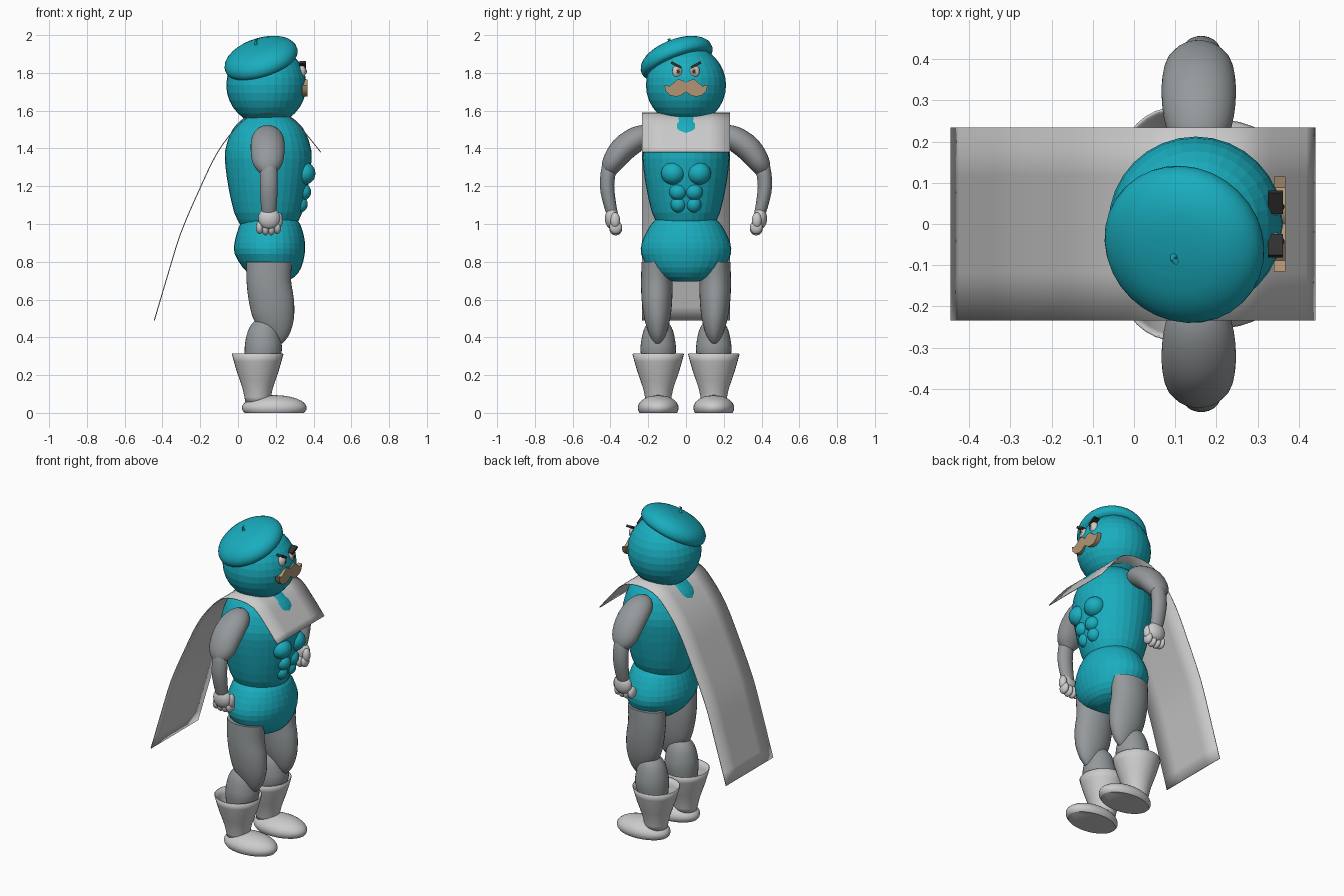
import bpy, bmesh, math
from mathutils import Vector, Matrix

if "Cube" in bpy.data.objects:
    bpy.data.objects.remove(bpy.data.objects["Cube"])


def colour(name, rgb):
    m = bpy.data.materials.new(name)
    m.diffuse_color = (*rgb, 1)
    m.use_nodes = True
    m.node_tree.nodes["Principled BSDF"].inputs["Base Color"].default_value = m.diffuse_color
    return m


TEAL = colour("teal", (0.01, 0.42, 0.52))
DARK = colour("dark_grey", (0.3, 0.32, 0.33))
BROWN = colour("brown", (0.45, 0.3, 0.18))
BLACK = colour("black", (0.03, 0.03, 0.03))


def finish(name, bm, mat=None, smooth=True):
    bmesh.ops.recalc_face_normals(bm, faces=bm.faces)
    me = bpy.data.meshes.new(name)
    bm.to_mesh(me)
    bm.free()
    ob = bpy.data.objects.new(name, me)
    bpy.context.collection.objects.link(ob)
    if mat:
        me.materials.append(mat)
    if smooth:
        bpy.ops.object.select_all(action='DESELECT')
        ob.select_set(True)
        bpy.context.view_layer.objects.active = ob
        bpy.ops.object.shade_smooth_by_angle(angle=math.radians(40))
    return ob


def resample(pts, n):
    # Catmull-Rom through tuples of any length
    out = []
    for i in range(len(pts) - 1):
        a, b, c, d = pts[max(i - 1, 0)], pts[i], pts[i + 1], pts[min(i + 2, len(pts) - 1)]
        for k in range(n):
            t = k / n
            out.append(tuple(0.5 * (2 * q + (r - p) * t + (2 * p - 5 * q + 4 * r - s) * t * t
                                    + (3 * q - p - 3 * r + s) * t ** 3)
                             for p, q, r, s in zip(a, b, c, d)))
    return out + [tuple(pts[-1])]


def loft(name, rings, mat=None, n=3, segs=32, tilt=False, caps=True, smooth=True):
    # rings: (cx, cy, cz, radius along x, radius across)
    rings = resample(rings, n)
    bm = bmesh.new()
    loops = []
    for i, (x, y, z, rx, rv) in enumerate(rings):
        v = Vector((0, 1, 0))
        if tilt:
            t = Vector(rings[min(i + 1, len(rings) - 1)][:3]) - Vector(rings[max(i - 1, 0)][:3])
            v = t.cross(Vector((1, 0, 0))).normalized()
        loops.append([bm.verts.new(Vector((x, y, z)) + Vector((rx * math.cos(a), 0, 0)) + v * rv * math.sin(a))
                      for a in (2 * math.pi * k / segs for k in range(segs))])
    for p, q in zip(loops, loops[1:]):
        for k in range(segs):
            j = (k + 1) % segs
            bm.faces.new((p[k], p[j], q[j], q[k]))
    if caps:
        bm.faces.new(loops[0])
        bm.faces.new(loops[-1])
    return finish(name, bm, mat, smooth)


def ball(name, loc, rad, mat=None, segs=24, cut=False, smooth=True):
    bm = bmesh.new()
    bmesh.ops.create_uvsphere(bm, u_segments=segs, v_segments=segs // 2, radius=1)
    bm.transform(Matrix.Translation(loc) @ Matrix.Diagonal((*rad, 1)))
    if cut:
        r = bmesh.ops.bisect_plane(bm, geom=bm.verts[:] + bm.edges[:] + bm.faces[:],
                                   plane_co=(0, 0, 0), plane_no=(0, 0, -1), clear_outer=True)
        bmesh.ops.holes_fill(bm, edges=[e for e in bm.edges if e.is_boundary])
    return finish(name, bm, mat, smooth)


# Head
ball("head", (0.15, 0, 1.735), (0.212,) * 3, TEAL, 32, smooth=False)

# Beret with stalk, tilted back and to one side
tilt = (Matrix.Translation((0.122, -0.05, 1.873))
        @ Vector((0, 0, 1)).rotation_difference(Vector((-0.32, -0.39, 1))).to_matrix().to_4x4())
beret = [(0.15, -0.035), (0.188, -0.03), (0.2, -0.005), (0.192, 0.027), (0.16, 0.057), (0.1, 0.08), (0.01, 0.087)]
ob = loft("beret", [(0, 0, z, r, r) for r, z in beret], TEAL, 2)
ob.data.transform(tilt)
ob = loft("beret_stalk", [(0, 0, 0.08, 0.01, 0.01), (0, 0, 0.1, 0.007, 0.007), (0.012, 0, 0.115, 0.008, 0.008)], TEAL, 2, 12)
ob.data.transform(tilt)

# Torso and hips
torso = [(1.0, .15), (1.06, .18), (1.18, .208), (1.3, .226), (1.39, .228), (1.48, .2), (1.53, .165), (1.568, .12)]
loft("torso", [(0.16, 0, z, r, r) for z, r in torso], TEAL, 2, smooth=False)
hips = [(.2, .695, .05, .06), (.19, .72, .11, .14), (.18, .77, .155, .2), (.168, .84, .185, .237),
        (.168, .9, .187, .234), (.17, .97, .17, .203), (.17, 1.02, .145, .165), (.17, 1.035, .1, .12)]
loft("hips", [(x, 0, z, rx, ry) for x, z, rx, ry in hips], TEAL, 2, smooth=False)

# Cape draped over the shoulders
path = [(-.443, .49), (-.363, .76), (-.3, .96), (-.204, 1.183), (-.114, 1.37), (-.019, 1.5), (.061, 1.568),
        (.167, 1.588), (.273, 1.565), (.353, 1.485), (.438, 1.38)]
bm = bmesh.new()
rows = [[bm.verts.new((x, y, z)) for y in (-.234, -.117, 0, .117, .234)] for x, z in resample(path, 3)]
for p, q in zip(rows, rows[1:]):
    for k in range(4):
        bm.faces.new((p[k], p[k + 1], q[k + 1], q[k]))
cape = finish("cape", bm)
mod = cape.modifiers.new("thickness", 'SOLIDIFY')
mod.thickness, mod.offset = 0.005, 0

# Moustache: flat extruded plate
half = [(0, 1.745), (.02, 1.763), (.045, 1.765), (.068, 1.745), (.088, 1.73), (.115, 1.737), (.108, 1.705),
        (.085, 1.682), (.055, 1.674), (.028, 1.68), (0, 1.7)]
outline = half + [(-y, z) for y, z in half[-2:0:-1]]
bm = bmesh.new()
f = bm.faces.new([bm.verts.new((.34, y, z)) for y, z in outline])
ext = bmesh.ops.extrude_face_region(bm, geom=[f])
bmesh.ops.translate(bm, vec=(.027, 0, 0), verts=[v for v in ext["geom"] if isinstance(v, bmesh.types.BMVert)])
finish("moustache", bm, BROWN)

for s, side in ((-1, "right"), (1, "left")):
    # Face details
    ball(side + "_eye", (.338, s * .046, 1.808), (.022, .027, .034))
    ball(side + "_iris", (.352, s * .043, 1.808), (.011, .014, .019), BROWN)
    ball(side + "_pupil", (.358, s * .042, 1.808), (.007, .008, .011), BLACK)
    bm = bmesh.new()
    bmesh.ops.create_cube(bm, size=1)
    bm.transform(Matrix.Translation((.343, s * .053, 1.842)) @ Matrix.Rotation(s * .5, 4, 'X')
                 @ Matrix.Diagonal((.036, .058, .014, 1)))
    finish(side + "_eyebrow", bm, BLACK)

    # Chest and stomach muscles
    ball(side + "_chest_muscle", (.35, s * .068, 1.268), (.06, .064, .06), TEAL)
    ball(side + "_upper_stomach_muscle", (.343, s * .042, 1.17), (.044, .047, .045), TEAL)
    ball(side + "_lower_stomach_muscle", (.325, s * .04, 1.105), (.044, .042, .045), TEAL)

    # Arms
    upper = [(.165, 1.46, .03, .03), (.2, 1.468, .065, .055), (.26, 1.45, .085, .066), (.335, 1.395, .09, .068),
             (.39, 1.32, .078, .056), (.41, 1.27, .04, .035), (.415, 1.255, .01, .01)]
    loft(side + "_upper_arm", [(.157, s * y, z, rx, rv) for y, z, rx, rv in upper], DARK, tilt=True)
    fore = [(.4, 1.34, .02, .02), (.408, 1.3, .044, .038), (.418, 1.2, .047, .038), (.402, 1.1, .042, .033),
            (.385, 1.04, .035, .028)]
    loft(side + "_forearm", [(.163, s * y, z, rx, rv) for y, z, rx, rv in fore], DARK, tilt=True)

    # Fists
    ball(side + "_palm", (.165, s * .393, 1.03), (.058, .036, .058))
    for i in range(4):
        ball(f"{side}_finger_{i + 1}", (.115 + i * .031, s * .372, .975 + .007 * (i in (0, 3))), (.02, .034, .036), segs=16)
    ball(side + "_thumb", (.215, s * .375, 1.02), (.022, .026, .042), segs=16)

    # Legs
    thigh = [(.165, .155, .8, .12, .08), (.163, .155, .7, .118, .083), (.176, .154, .6, .12, .081),
             (.188, .152, .5, .108, .069), (.202, .15, .42, .072, .046), (.212, .15, .375, .03, .022),
             (.215, .15, .363, .008, .006)]
    loft(side + "_thigh", [(x, s * y, *r) for x, y, *r in thigh], DARK)
    calf = [(.14, .505, .01), (.138, .49, .045), (.136, .45, .076), (.134, .39, .093), (.133, .32, .098),
            (.12, .2, .075), (.11, .07, .04)]
    loft(side + "_calf", [(x, s * .147, z, r, r * .95) for x, z, r in calf], DARK)

    # Boots: open cuff and flat-soled shoe
    cuff = [(.3125, .137), (.22, .111), (.13, .08), (.05, .064)]
    ob = loft(side + "_boot_cuff", [(.104, s * .147, z, r, r) for z, r in cuff], None, 2, caps=False)
    mod = ob.modifiers.new("thickness", 'SOLIDIFY')
    mod.thickness = 0.006
    ball(side + "_shoe", (.192, s * .147, .027), (.172, .108, .067), None, 32, cut=True)
